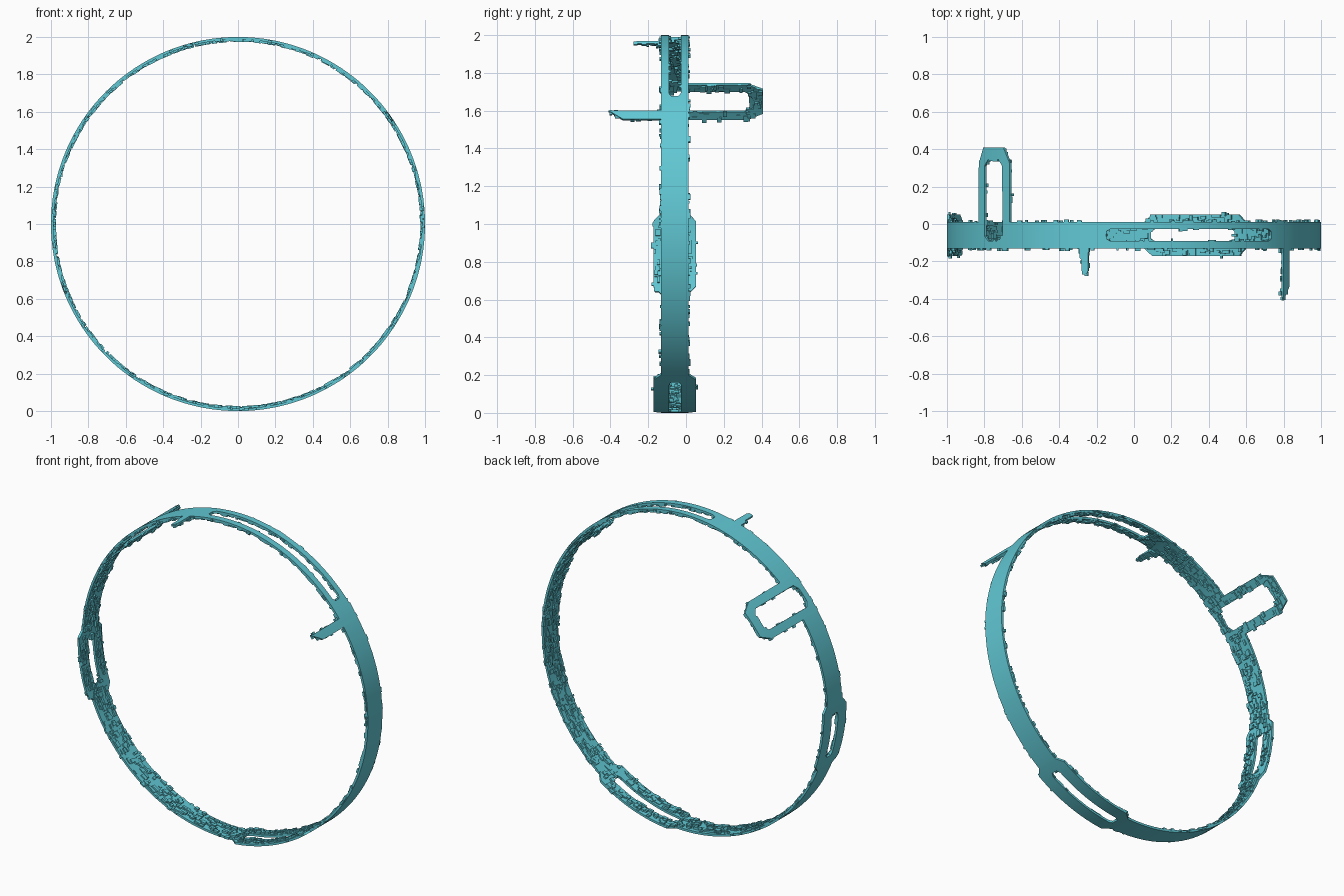
import bpy, bmesh, random
from math import cos, sin, radians
from mathutils import Matrix, Vector

if "Cube" in bpy.data.objects:
    bpy.data.objects.remove(bpy.data.objects["Cube"])

random.seed(7)
R, T = 1.0, 0.014                 # outer radius, plate thickness
LO, MID, HI = -0.132, -0.06, 0.012  # y edges and centre line of the band
E = 0.05                          # degrees used for a sharp step

mat = bpy.data.materials.new("teal")
mat.diffuse_color = (0.12, 0.58, 0.66, 1)
mat.use_nodes = True
mat.node_tree.nodes["Principled BSDF"].inputs["Base Color"].default_value = mat.diffuse_color


def keys(base, *bumps):
    """Piecewise-linear outline over 0..360 degrees, stepping back to base between bumps."""
    out = [(0, base)]
    for b in bumps:
        out += [(b[0][0] - E, base), *b, (b[-1][0] + E, base)]
    return out + [(360, base)]


def value(ks, t):
    for (t0, v0), (t1, v1) in zip(ks, ks[1:]):
        if t0 <= t <= t1:
            return v0 + (v1 - v0) * (t - t0) / (t1 - t0)
    return ks[-1][1]


def hole(t0, t1, near, far, c=1.2):
    """Slot edge with chamfered corners."""
    return [(t0, near), (t0 + c, far), (t1 - c, far), (t1, near)]


SLOTS = [(42.7, 98.5), (181, 197.5), (275.3, 303)]

# Front edge: two docking arms and two widened sections
lo = keys(LO,
          [(33.8, -0.335), (36.9, -0.41)],
          [(104.2, -0.25), (105, -0.27), (106.2, -0.27), (106.3, -0.19), (107, -0.18)],
          [(176.6, LO), (179.1, -0.172), (199.5, -0.172), (202, LO)],
          [(273.2, LO), (275.7, -0.172), (304.4, -0.172), (306.9, LO)])
# Back edge: the big loop and the same two widened sections
hi = keys(HI,
          [(131.7, 0.325), (134.3, 0.408), (143.7, 0.408), (146.1, 0.325)],
          [(176.6, HI), (179.1, 0.052), (199.5, 0.052), (202, HI)],
          [(273.2, HI), (275.7, 0.052), (304.4, 0.052), (306.9, HI)])
# Edges of the openings
s_top, s_left, s_bottom = SLOTS
cut_lo = keys(MID, hole(*s_top, MID - 0.02, MID - 0.031),
              hole(134.8, 143.1, MID - 0.005, MID - 0.03, 1.8),
              hole(*s_left, MID - 0.02, MID - 0.031),
              hole(*s_bottom, MID - 0.02, MID - 0.031))
cut_hi = keys(MID, hole(*s_top, MID + 0.02, MID + 0.033),
              hole(134.8, 143.1, 0.31, 0.345, 1.8),
              hole(*s_left, MID + 0.02, MID + 0.033),
              hole(*s_bottom, MID + 0.02, MID + 0.033))


def finish(bm, name):
    me = bpy.data.meshes.new(name)
    bm.to_mesh(me)
    bm.free()
    ob = bpy.data.objects.new(name, me)
    bpy.context.collection.objects.link(ob)
    me.materials.append(mat)
    return ob


# Ring plate: two rails that meet on the centre line where there is no opening
bm = bmesh.new()
angles = sorted({round(k[0], 3) for ks in (lo, hi, cut_lo, cut_hi) for k in ks}
                | {i * 2.0 for i in range(181)})
for y0, y1 in ((lo, cut_lo), (cut_hi, hi)):
    prev = None
    for t in angles:
        a = radians(t)
        row = [bm.verts.new((R * cos(a), value(k, t), 1 + R * sin(a))) for k in (y0, y1)]
        if prev:
            bm.faces.new((prev[0], prev[1], row[1], row[0]))
        prev = row
bmesh.ops.remove_doubles(bm, verts=bm.verts, dist=1e-5)
ring = finish(bm, "ring_band")
bpy.context.view_layer.objects.active = ring
ring.select_set(True)
mod = ring.modifiers.new("thickness", "SOLIDIFY")
mod.thickness, mod.offset = T, -1
bpy.ops.object.modifier_apply(modifier=mod.name)
bpy.ops.object.shade_smooth_by_angle(angle=radians(30))

# Buildings: small boxes scattered over the inner face, some overhanging the edges
bm = bmesh.new()


def block(t, y, length, width, depth, r_top=R - T + 0.004):
    a = radians(t)
    out = Vector((cos(a), 0, sin(a)))
    tan = Vector((-sin(a), 0, cos(a)))
    c = out * (r_top - depth / 2) + Vector((0, y, 1))
    rot = Matrix((tan, Vector((0, 1, 0)), out)).transposed().to_4x4()
    bmesh.ops.create_cube(bm, size=1, matrix=Matrix.Translation(c) @ rot
                          @ Matrix.Diagonal((length, width, depth, 1)))


def scatter(t, edge=False):
    rails = [(value(lo, t), value(cut_lo, t)), (value(cut_hi, t), value(hi, t))]
    if rails[0][1] > rails[1][0] - 0.001:
        rails = [(rails[0][0], rails[1][1])]
    y0, y1 = random.choices(rails, [r[1] - r[0] for r in rails])[0]
    length, width = random.uniform(0.012, 0.04), random.uniform(0.01, 0.03)
    if edge:
        y = random.choice((y0, y1))
        y = y if abs(y) < 0.395 else y0
        block(t, y, length * 0.8, random.uniform(0.01, 0.026), random.uniform(0.008, 0.016), R - 0.004)
    else:
        m = min(width, y1 - y0) / 2
        block(t, random.uniform(y0 + m, y1 - m), length, 2 * m, random.uniform(0.007, 0.018))


for i in range(1150):
    scatter(random.uniform(0, 360))
for i in range(130):
    scatter(random.uniform(0, 360), True)
# Extra blocks on the loop and the two arms
for t0, t1, n in ((131.9, 145.9, 70), (34.3, 36.5, 10), (104.5, 106.8, 8)):
    for i in range(n):
        scatter(random.uniform(t0, t1), i % 4 == 0)
finish(bm, "inner_buildings")
